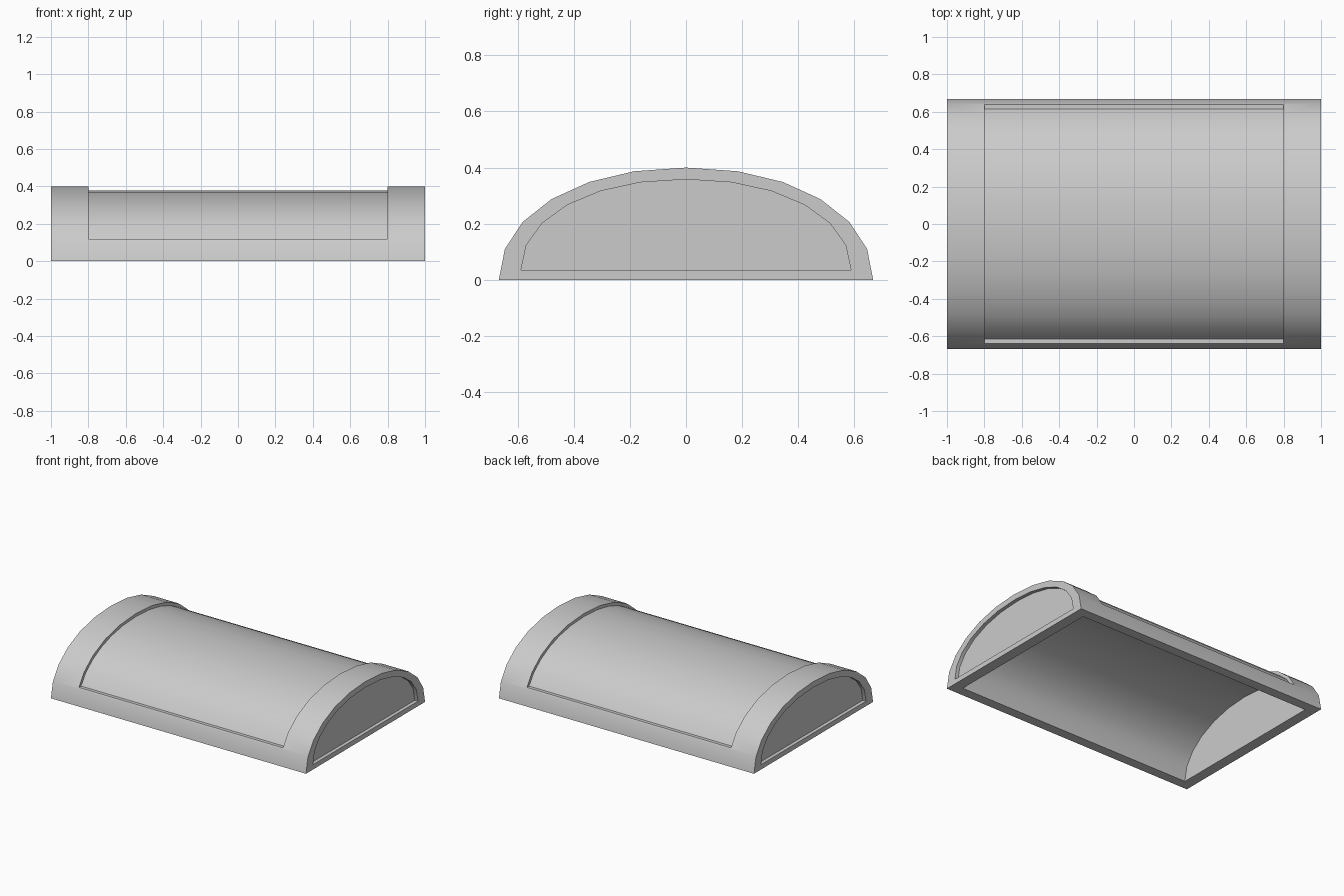
import bpy
import bmesh
from math import sin, cos, pi, asin, radians

cube = bpy.data.objects.get("Cube")
if cube:
    bpy.data.objects.remove(cube, do_unlink=True)

grey = bpy.data.materials.new("light_grey")
grey.use_nodes = True
grey.diffuse_color = (0.6, 0.6, 0.6, 1)
grey.node_tree.nodes["Principled BSDF"].inputs["Base Color"].default_value = (0.6, 0.6, 0.6, 1)

POWER = 2 / 2.1  # slightly fuller than an ellipse
STEPS = 12


def arch(half_width, height, base=0.0, start=0.0):
    """Arch outline in (y, z), from +y over the top to -y."""
    points = []
    for i in range(STEPS + 1):
        t = start + (pi - 2 * start) * i / STEPS
        side = 1 if cos(t) >= 0 else -1
        points.append((side * half_width * abs(cos(t)) ** POWER,
                       base + height * max(sin(t), 0) ** POWER))
    return points


def prism(name, outline, x0, x1):
    """Extrude a (y, z) outline along x."""
    bm = bmesh.new()
    face = bm.faces.new([bm.verts.new((x0, y, z)) for y, z in outline])
    new = bmesh.ops.extrude_face_region(bm, geom=[face])["geom"]
    verts = [v for v in new if isinstance(v, bmesh.types.BMVert)]
    bmesh.ops.translate(bm, verts=verts, vec=(x1 - x0, 0, 0))
    bmesh.ops.recalc_face_normals(bm, faces=bm.faces)
    mesh = bpy.data.meshes.new(name)
    bm.to_mesh(mesh)
    bm.free()
    mesh.materials.append(grey)
    obj = bpy.data.objects.new(name, mesh)
    bpy.context.collection.objects.link(obj)
    return obj


def carve(target, cutter):
    """Subtract the cutter and discard it."""
    mod = target.modifiers.new("carve", "BOOLEAN")
    mod.operation = "DIFFERENCE"
    mod.solver = "EXACT"
    mod.object = cutter
    bpy.context.view_layer.objects.active = target
    bpy.ops.object.modifier_apply(modifier=mod.name)
    bpy.data.objects.remove(cutter, do_unlink=True)


# Arched shell
shell = prism("arched_cover", arch(0.667, 0.4), -1, 1)

# Hollow underside, extended below the base for a clean opening
hollow = arch(0.597, 0.36)
hollow = [(0.597, -0.1)] + hollow + [(-0.597, -0.1)]
carve(shell, prism("hollow_cutter", hollow, -0.925, 0.925))

# Recessed arched panel on each end
for side in (-1, 1):
    carve(shell, prism("end_cutter", arch(0.588, 0.323, 0.035),
                       side * 0.975, side * 1.1))

# Recessed wraparound panel between the two end bands
ledge = 0.12
inner = arch(0.643, 0.378, start=asin((ledge / 0.378) ** (1 / POWER)))
outer = [(-0.8, ledge), (-0.8, 0.6), (0.8, 0.6), (0.8, ledge)]
carve(shell, prism("panel_cutter", inner + outer, -0.8, 0.8))

# Smooth curves with crisp borders
bpy.ops.object.select_all(action="DESELECT")
shell.select_set(True)
bpy.context.view_layer.objects.active = shell
bpy.ops.object.shade_smooth_by_angle(angle=radians(40))
